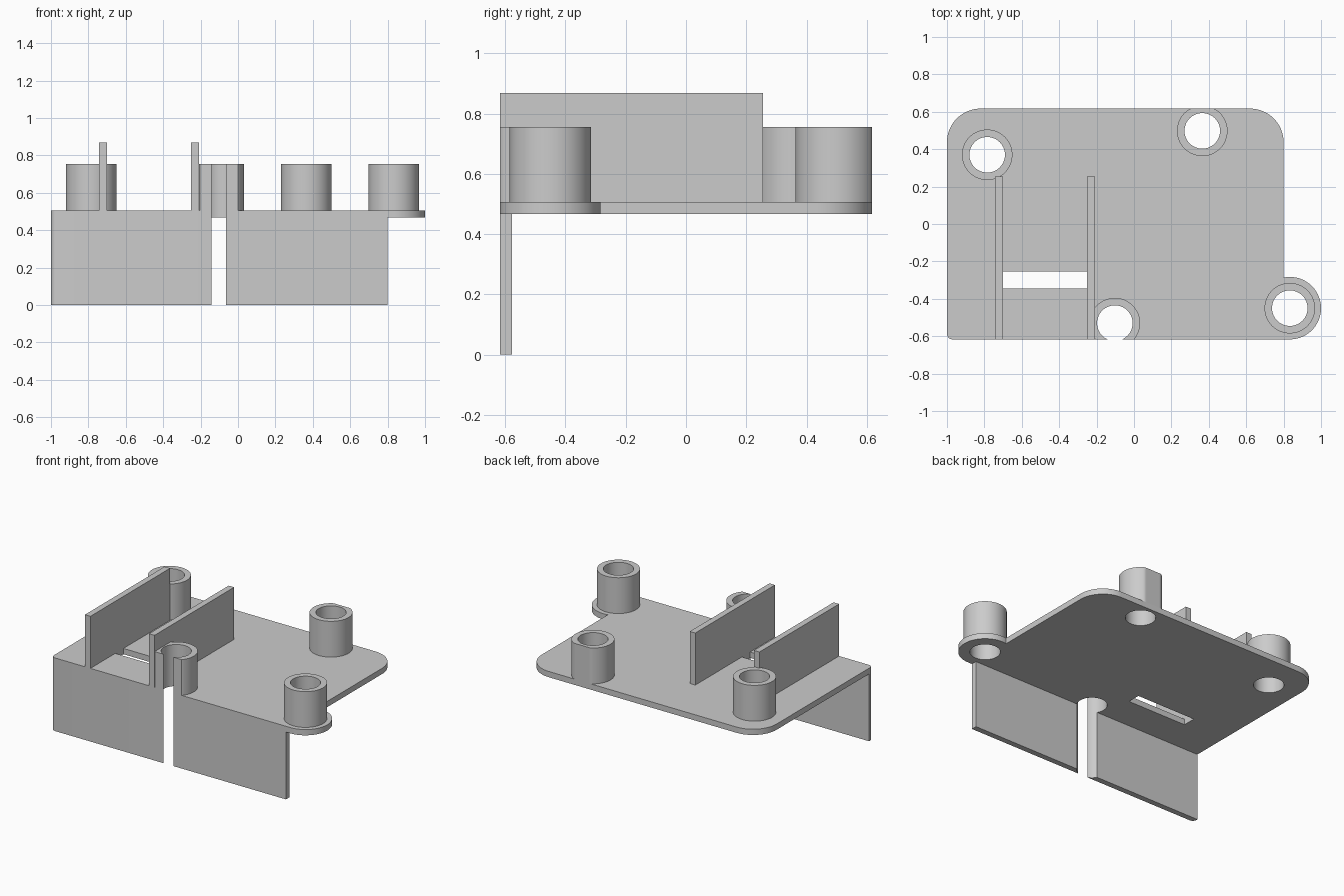
import bpy, bmesh
from math import cos, sin, radians, tau

if "Cube" in bpy.data.objects:
    bpy.data.objects.remove(bpy.data.objects["Cube"], do_unlink=True)

# Main dimensions
LEFT, RIGHT = -1.0, 0.8
EDGE = 0.617                     # half depth of the plate
PLATE_Z, DECK_Z = 0.467, 0.507
BOSS_Z, RIB_Z = 0.755, 0.868
BOSS_R, HOLE_R = 0.135, 0.095
BOSSES = {
    "back_right": (-0.785, 0.37),
    "back_left": (0.365, 0.498),
    "front_left": (0.833, -0.45),
    "front_slit": (-0.1025, -0.53),
}

grey = bpy.data.materials.new("light_grey")
grey.use_nodes = True
grey.diffuse_color = (0.6, 0.6, 0.6, 1)
grey.node_tree.nodes["Principled BSDF"].inputs["Base Color"].default_value = (0.6, 0.6, 0.6, 1)


def arc(cx, cy, r, start, end, steps=16):
    angles = [radians(start + (end - start) * i / steps) for i in range(steps + 1)]
    return [(cx + r * cos(a), cy + r * sin(a)) for a in angles]


def circle(centre, r, steps=96):
    return [(centre[0] + r * cos(tau * i / steps), centre[1] + r * sin(tau * i / steps))
            for i in range(steps)]


def rect(x0, x1, y0, y1):
    return [(x0, y0), (x1, y0), (x1, y1), (x0, y1)]


def prism(name, outline, z0, z1):
    """Extrude a closed outline from z0 to z1."""
    bm = bmesh.new()
    base = bm.faces.new([bm.verts.new((x, y, z0)) for x, y in outline])
    top = bmesh.ops.extrude_face_region(bm, geom=[base])["geom"]
    bmesh.ops.translate(bm, vec=(0, 0, z1 - z0),
                        verts=[g for g in top if isinstance(g, bmesh.types.BMVert)])
    bmesh.ops.recalc_face_normals(bm, faces=bm.faces)
    mesh = bpy.data.meshes.new(name)
    bm.to_mesh(mesh)
    bm.free()
    mesh.materials.append(grey)
    obj = bpy.data.objects.new(name, mesh)
    bpy.context.collection.objects.link(obj)
    return obj


def activate(obj):
    bpy.ops.object.select_all(action='DESELECT')
    obj.select_set(True)
    bpy.context.view_layer.objects.active = obj


def cut(obj, cutters):
    activate(obj)
    for cutter in cutters:
        mod = obj.modifiers.new("cut", 'BOOLEAN')
        mod.operation, mod.solver, mod.object = 'DIFFERENCE', 'EXACT', cutter
        bpy.ops.object.modifier_apply(modifier=mod.name)


def smooth(obj):
    activate(obj)
    bpy.ops.object.shade_smooth_by_angle(angle=radians(30))


# Cutters: bores through the bosses and a slot between the ribs
bores = {n: prism(n + "_bore", circle(c, HOLE_R), -0.1, 1.0) for n, c in BOSSES.items()}
slot = prism("slot_cutter", rect(-0.70, -0.25, -0.345, -0.255), 0.3, 0.7)

# Plate with rounded corners and a round ear at the front left
front_corner = arc(LEFT + 0.03, -EDGE + 0.03, 0.03, 180, 270, 6)
ear = arc(*BOSSES["front_left"], 0.167, -90, 101.4, 48)
outline = (front_corner + ear
           + arc(RIGHT - 0.18, EDGE - 0.18, 0.18, 0, 90)
           + arc(LEFT + 0.18, EDGE - 0.18, 0.18, 90, 180))
plate = prism("plate", outline, PLATE_Z, DECK_Z)
cut(plate, [*bores.values(), slot])
smooth(plate)

# Front wall, split by the open bore
wall = prism("front_wall", front_corner + [(RIGHT, -EDGE), (RIGHT, -0.578), (LEFT, -0.578)],
             0, PLATE_Z)
cut(wall, [bores["front_slit"]])
smooth(wall)

# Hollow bosses, trimmed flat at the plate edges
for name, centre in BOSSES.items():
    ring = [(x, max(-EDGE, min(EDGE, y))) for x, y in circle(centre, BOSS_R)]
    boss = prism(name + "_boss", ring, DECK_Z, BOSS_Z)
    cut(boss, [bores[name]])
    smooth(boss)

# Pair of upright ribs
for name, x in (("right_rib", -0.742), ("left_rib", -0.25)):
    prism(name, rect(x, x + 0.042, -EDGE, 0.255), DECK_Z, RIB_Z)

# Remove the cutters
for cutter in [*bores.values(), slot]:
    bpy.data.objects.remove(cutter, do_unlink=True)
